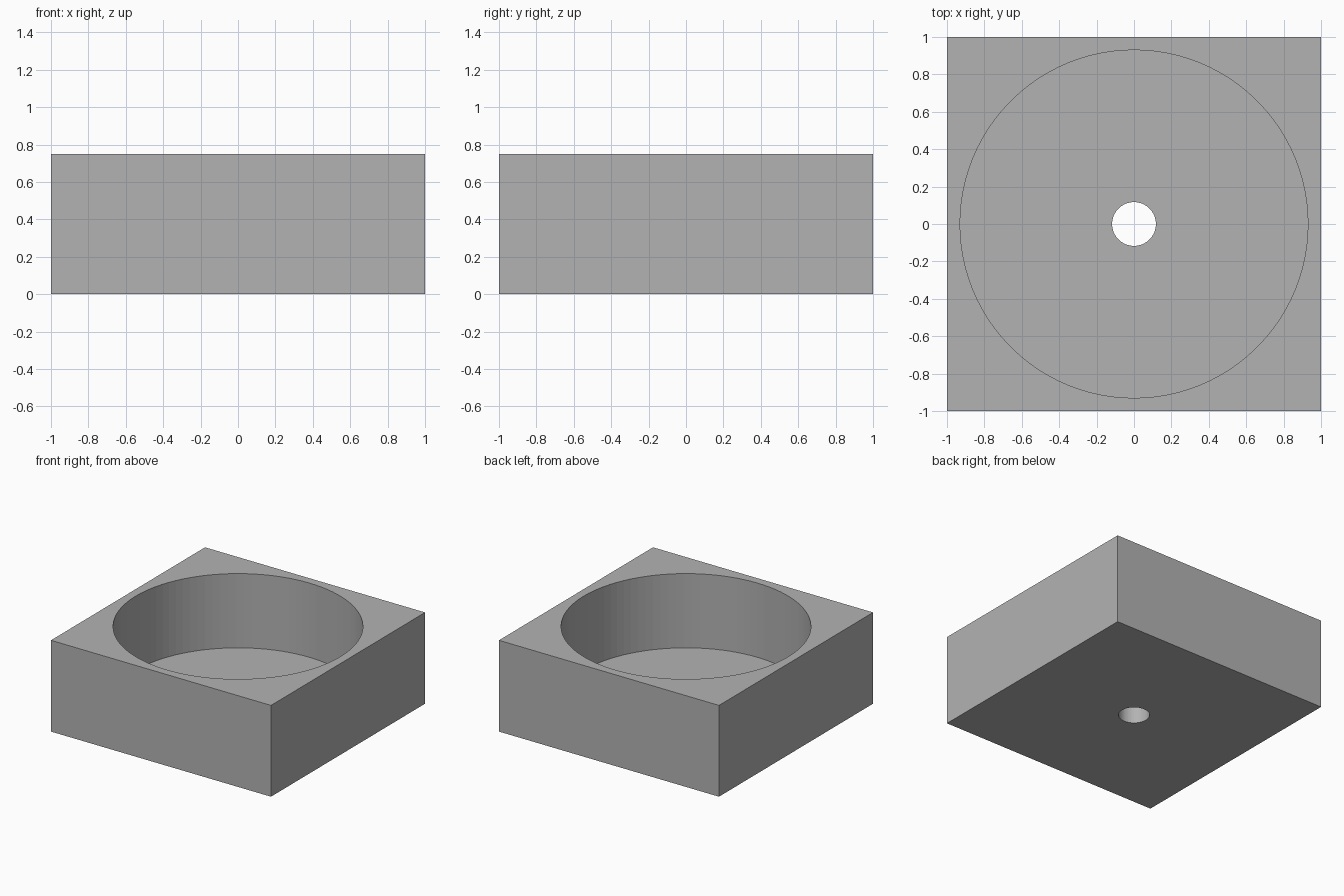
import bpy

HEIGHT, FLOOR = 0.75, 0.14

cube = bpy.data.objects.get("Cube")
if cube:
    bpy.data.objects.remove(cube, do_unlink=True)

grey = bpy.data.materials.new("plain_grey")
grey.use_nodes = True
colour = (0.45, 0.45, 0.45, 1)
grey.diffuse_color = colour
grey.node_tree.nodes["Principled BSDF"].inputs["Base Color"].default_value = colour

# Square block
bpy.ops.mesh.primitive_cube_add(size=2, location=(0, 0, HEIGHT / 2))
block = bpy.context.object
block.name = "bored_block"
block.scale.z = HEIGHT / 2
bpy.ops.object.transform_apply(location=False, rotation=False, scale=True)
block.data.materials.append(grey)


def bore(name, radius, bottom, top, sides):
    """Cut a vertical round hole out of the block."""
    bpy.ops.mesh.primitive_cylinder_add(
        vertices=sides, radius=radius, depth=top - bottom,
        location=(0, 0, (top + bottom) / 2))
    cutter = bpy.context.object
    cutter.name = name
    cutter.data.materials.append(grey)
    cutter.hide_render = True
    cutter.hide_set(True)
    cutter.display_type = 'WIRE'
    cut = block.modifiers.new(name, 'BOOLEAN')
    cut.operation = 'DIFFERENCE'
    cut.solver = 'EXACT'
    cut.object = cutter


# Wide round pocket and the small through hole in its floor
bore("pocket_cutter", 0.93, FLOOR, HEIGHT + 0.2, 100)
bore("floor_hole_cutter", 0.117, -0.2, FLOOR + 0.2, 64)
